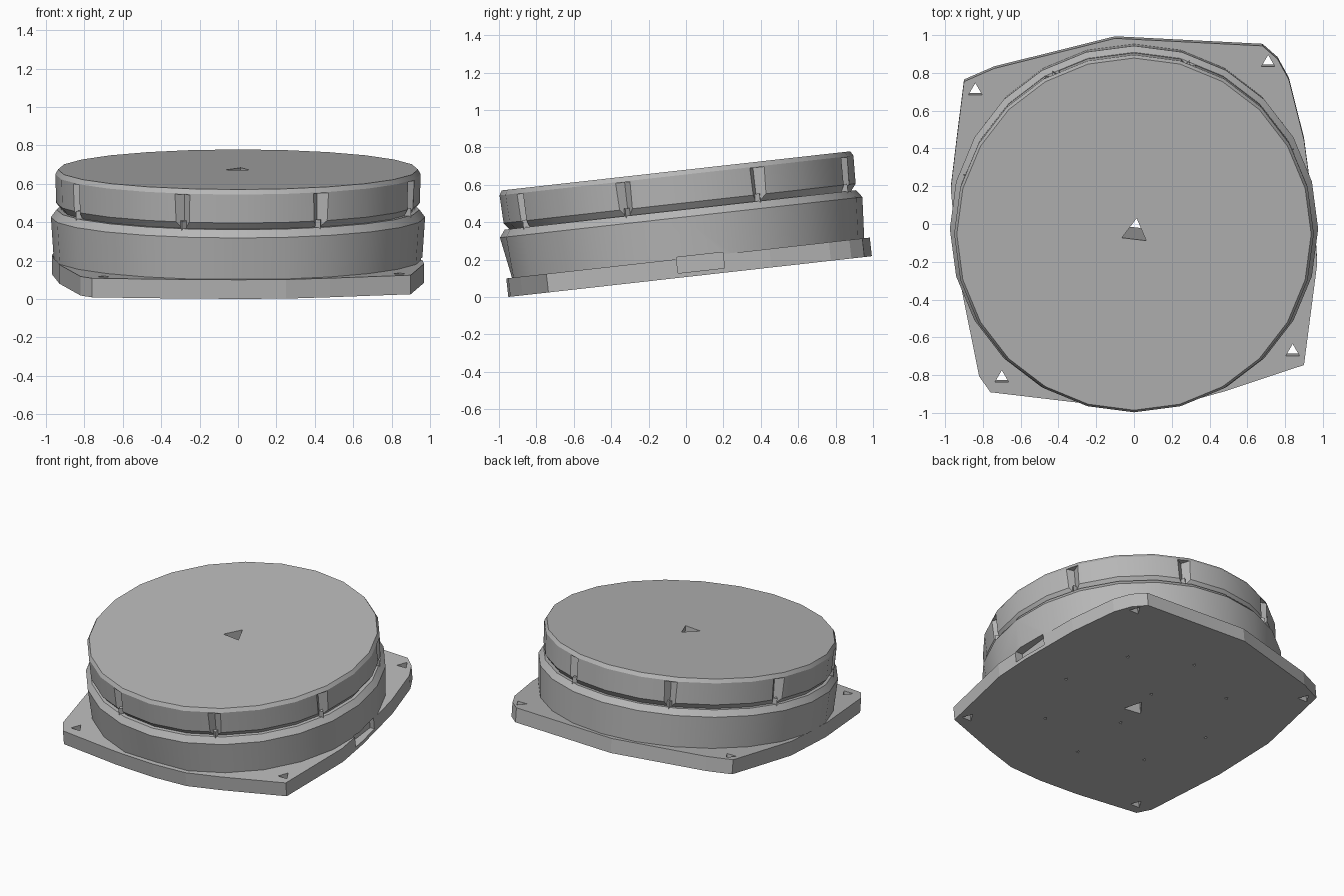
import bpy
import bmesh
from math import cos, sin, pi, radians
from mathutils import Matrix

cube = bpy.data.objects.get("Cube")
if cube:
    bpy.data.objects.remove(cube, do_unlink=True)

# One plain grey for the whole housing
grey = bpy.data.materials.new("plain grey")
colour = (0.47, 0.47, 0.47, 1)
grey.use_nodes = True
grey.diffuse_color = colour
grey.node_tree.nodes["Principled BSDF"].inputs["Base Color"].default_value = colour

# The whole housing leans forward
TILT = Matrix.Translation((0, 0, 0.107)) @ Matrix.Rotation(radians(6.4), 4, "X")
CENTRE = 0.01


def loft(name, rings):
    """Closed solid through a stack of matching rings."""
    bm = bmesh.new()
    loops = [[bm.verts.new(p) for p in ring] for ring in rings]
    n = len(loops[0])
    for low, high in zip(loops, loops[1:]):
        for i in range(n):
            j = (i + 1) % n
            bm.faces.new((low[i], low[j], high[j], high[i]))
    bm.faces.new(loops[0][::-1])
    bm.faces.new(loops[-1])
    bmesh.ops.recalc_face_normals(bm, faces=bm.faces)
    bm.transform(TILT)
    mesh = bpy.data.meshes.new(name)
    bm.to_mesh(mesh)
    bm.free()
    mesh.materials.append(grey)
    obj = bpy.data.objects.new(name, mesh)
    bpy.context.collection.objects.link(obj)
    return obj


def ring(radius, z, sides, x=0, y=CENTRE, turn=0.0):
    return [(x + radius * cos(turn + 2 * pi * i / sides),
             y + radius * sin(turn + 2 * pi * i / sides), z) for i in range(sides)]


def prism(name, x, y, radius, z0, z1, sides=3, turn=pi / 2):
    return loft(name, [ring(radius, z, sides, x, y, turn) for z in (z0, z1)])


def carve(obj, cutters):
    """Cut each helper out of the part, then discard the helper."""
    bpy.context.view_layer.objects.active = obj
    for cutter in cutters:
        cutter.hide_render = True
        mod = obj.modifiers.new("cut", "BOOLEAN")
        mod.operation = "DIFFERENCE"
        mod.solver = "EXACT"
        mod.object = cutter
        bpy.ops.object.modifier_apply(modifier=mod.name)
        bpy.data.objects.remove(cutter, do_unlink=True)


def centre_hole():
    return prism("centre_cutter", 0.005, 0.02, 0.075, -0.1, 0.7, turn=1.45)


def slot():
    return loft("slot_cutter", [
        [(0.9, -0.04, z), (1.1, -0.04, z), (1.1, 0.21, z), (0.9, 0.21, z)]
        for z in (0.025, 0.11)])


# Base plate: rounded square, slightly twisted
outline = [(-0.9, 0.77), (-0.94, 0.45), (-0.97, 0.2), (-0.93, -0.25), (-0.82, -0.8),
           (-0.76, -0.885), (-0.3, -0.94), (0.0, -0.956), (0.25, -0.945), (0.48, -0.88),
           (0.9, -0.74), (0.97, -0.2), (0.955, 0.05), (0.9, 0.46), (0.82, 0.78),
           (0.76, 0.89), (0.68, 0.96), (-0.1, 1.0), (-0.74, 0.84)]
base = loft("base_plate", [[(x, y, z) for x, y in outline] for z in (0, 0.1)])

# Mounting holes in the corners and small blind holes underneath
cutters = [centre_hole(), slot()]
for x, y in ((-0.84, 0.72), (0.71, 0.87), (0.84, -0.67), (-0.7, -0.81)):
    cutters.append(prism("corner_cutter", x, y, 0.042, -0.1, 0.2))
for k in range(8):
    a = k * pi / 4
    cutters.append(prism("pin_cutter", 0.59 * cos(a), 0.02 + 0.59 * sin(a),
                         0.014, -0.05, 0.03))
for side in (-1, 1):
    cutters.append(prism("pin_cutter", side * 0.02, 0.02 + side * 0.18, 0.014, -0.05, 0.03))
carve(base, cutters)

# Lower drum with a flattened, undercut front
low_ring = [(x, max(y, -0.925), z) for x, y, z in ring(0.96, 0.1, 24)]
lower = loft("lower_drum", [low_ring, ring(0.975, 0.32, 24), ring(0.945, 0.36, 24)])
carve(lower, [centre_hole(), slot()])

# Upper drum with a groove beneath and a softened rim
upper = loft("upper_drum", [ring(0.92, 0.36, 24), ring(0.947, 0.395, 24),
                            ring(0.952, 0.545, 24), ring(0.938, 0.57, 24)])

# Eight screw pockets around the upper drum, each with a screw head
cutters = [centre_hole()]
screws = []
for k in range(8):
    a = radians(27 + 45 * k)
    x, y = cos(a), sin(a)
    cutters.append(prism("pocket_cutter", 0.95 * x, CENTRE + 0.95 * y, 0.045,
                         0.33, 0.54, 4, a))
    screws.append(prism("screw_%d" % (k + 1), 0.928 * x, CENTRE + 0.928 * y, 0.02,
                        0.35, 0.4, 3, a))
carve(upper, cutters)

# Soft drum sides with crisp edges
for obj in (lower, upper):
    bpy.ops.object.select_all(action="DESELECT")
    obj.select_set(True)
    bpy.context.view_layer.objects.active = obj
    bpy.ops.object.shade_smooth_by_angle(angle=radians(25))
